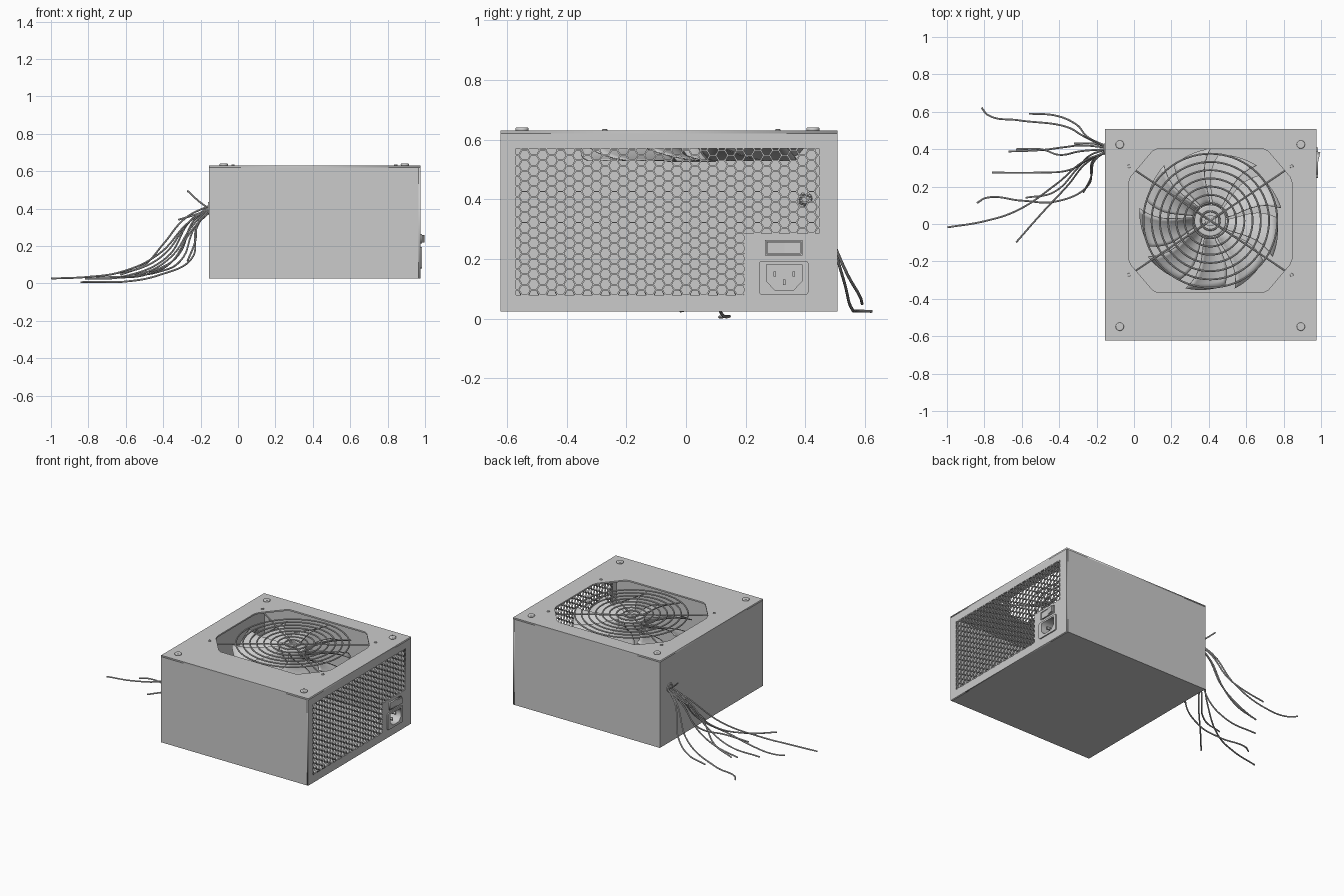
import bpy, bmesh, math
from mathutils import Matrix, Vector

if "Cube" in bpy.data.objects:
    bpy.data.objects.remove(bpy.data.objects["Cube"])

X0, X1, Y0, Y1, Z0, Z1 = -0.155, 0.975, -0.622, 0.508, 0.025, 0.63
FX, FY = 0.408, 0.018          # fan centre
T = 0.01                       # sheet thickness
SIDE = Matrix(((0, 0, 1, 0), (1, 0, 0, 0), (0, 1, 0, 0), (0, 0, 0, 1)))  # (u,v,w) -> (y,z,x)


def from_bm(name, bm, solid=0, offset=-1):
    me = bpy.data.meshes.new(name)
    bm.to_mesh(me)
    bm.free()
    ob = bpy.data.objects.new(name, me)
    bpy.context.collection.objects.link(ob)
    if solid:
        m = ob.modifiers.new("thickness", 'SOLIDIFY')
        m.thickness, m.offset = solid, offset
    return ob


def smooth(ob):
    bpy.ops.object.select_all(action='DESELECT')
    ob.select_set(True)
    bpy.context.view_layer.objects.active = ob
    bpy.ops.object.shade_smooth_by_angle(angle=math.radians(35))


def to_mesh(ob):
    bpy.ops.object.select_all(action='DESELECT')
    ob.select_set(True)
    bpy.context.view_layer.objects.active = ob
    bpy.ops.object.convert(target='MESH')
    return bpy.context.object


def plate(name, loops, lo, hi, frame=Matrix()):
    """Flat sheet from an outline plus hole outlines, between depths lo and hi."""
    cu = bpy.data.curves.new(name, 'CURVE')
    cu.dimensions, cu.fill_mode, cu.extrude = '2D', 'BOTH', (hi - lo) / 2
    for loop in loops:
        s = cu.splines.new('POLY')
        s.points.add(len(loop) - 1)
        for p, (u, v) in zip(s.points, loop):
            p.co = (u, v, 0, 1)
        s.use_cyclic_u = True
    ob = bpy.data.objects.new(name, cu)
    bpy.context.collection.objects.link(ob)
    ob.matrix_world = frame @ Matrix.Translation((0, 0, (lo + hi) / 2))
    return to_mesh(ob)


def rect(u0, u1, v0, v1):
    return [(u0, v0), (u1, v0), (u1, v1), (u0, v1)]


def round_rect(u0, u1, v0, v1, r):
    pts = []
    for i, (u, v) in enumerate(rect(u0 + r, u1 - r, v0 + r, v1 - r)):
        for k in range(5):
            a = math.pi + i * math.pi / 2 + k * math.pi / 8
            pts.append((u + r * math.cos(a), v + r * math.sin(a)))
    return pts


def cyl(name, x, y, z0, z1, r, bevel=0.0):
    bpy.ops.mesh.primitive_cylinder_add(vertices=32, radius=r, depth=z1 - z0, location=(x, y, (z0 + z1) / 2))
    ob = bpy.context.object
    ob.name = name
    if bevel:
        m = ob.modifiers.new("bevel", 'BEVEL')
        m.width, m.segments = bevel, 3
    smooth(ob)


def tube(name, pts, r, kind='BEZIER'):
    cu = bpy.data.curves.new(name, 'CURVE')
    cu.dimensions, cu.bevel_depth, cu.bevel_resolution = '3D', r, 2
    cu.use_fill_caps, cu.resolution_u = True, 10
    s = cu.splines.new(kind)
    if kind == 'BEZIER':
        s.bezier_points.add(len(pts) - 1)
        for b, p in zip(s.bezier_points, pts):
            b.co = p
            b.handle_left_type = b.handle_right_type = 'AUTO'
    else:
        s.points.add(len(pts) - 1)
        for b, p in zip(s.points, pts):
            b.co = (*p, 1)
    ob = bpy.data.objects.new(name, cu)
    bpy.context.collection.objects.link(ob)
    smooth(to_mesh(ob))


# case: floor, front, back and left wall
bm = bmesh.new()
bmesh.ops.create_cube(bm, size=1)
for v in bm.verts:
    v.co = (X1 - T if v.co.x > 0 else X0, Y1 if v.co.y > 0 else Y0, Z1 - T if v.co.z > 0 else Z0)
bmesh.ops.delete(bm, geom=[f for f in bm.faces if f.normal.z > 0.5 or f.normal.x > 0.5], context='FACES_ONLY')
from_bm("case", bm, T)

# top sheet with the eight-sided fan opening
opening = []
for sx, sy in ((1, 1), (-1, 1), (-1, -1), (1, -1)):
    corner = [(0.438, 0.2), (0.425, 0.235), (0.31, 0.37), (0.285, 0.383)]
    if sx * sy < 0:
        corner.reverse()
    opening += [(FX + sx * a, FY + sy * b) for a, b in corner]
plate("top_sheet", [rect(X0, X1, Y0, Y1), opening], Z1 - T, Z1)

# right wall with L-shaped vent and socket hole
GY0, GYM, GY1, GZ0, GZM, GZ1 = -0.57, 0.195, 0.445, 0.08, 0.285, 0.57
vent = [(GY0, GZ0), (GYM, GZ0), (GYM, GZM), (GY1, GZM), (GY1, GZ1), (GY0, GZ1)]
socket = [(0.27, 0.182), (0.27, 0.125), (0.297, 0.097), (0.361, 0.097), (0.388, 0.125), (0.388, 0.182)]
plate("vent_wall", [rect(Y0, Y1, Z0, Z1 - T), vent, socket], X1 - T, X1, SIDE)


def honeycomb(name, y0, y1, z0, z1, R=0.02, r=0.0172):
    bm = bmesh.new()
    dirs = [Vector((0, math.cos(k * math.pi / 3), math.sin(k * math.pi / 3))) for k in range(6)]
    for i in range(36):
        for j in range(16):
            c = Vector((X1, GY0 + i * 1.5 * R, GZ0 + (j + 0.5 * (i % 2)) * math.sqrt(3) * R))
            if not (y0 - R < c.y < y1 + R and z0 - R < c.z < z1 + R):
                continue
            o = [bm.verts.new(c + d * R) for d in dirs]
            n = [bm.verts.new(c + d * r) for d in dirs]
            for k in range(6):
                q = (k + 1) % 6
                bm.faces.new((o[k], o[q], n[q], n[k]))
    bmesh.ops.remove_doubles(bm, verts=bm.verts, dist=1e-4)
    for co, no in (((0, y0, 0), (0, -1, 0)), ((0, y1, 0), (0, 1, 0)), ((0, 0, z0), (0, 0, -1)), ((0, 0, z1), (0, 0, 1))):
        bmesh.ops.bisect_plane(bm, geom=bm.verts[:] + bm.edges[:] + bm.faces[:], plane_co=co, plane_no=no, clear_outer=True)
    from_bm(name, bm, T)


honeycomb("vent_mesh_main", GY0, GYM, GZ0, GZ1)
honeycomb("vent_mesh_upper", GYM, GY1, GZM, GZ1)

# power socket: bezel, recessed cup and three pins
plate("socket_bezel", [round_rect(0.245, 0.41, 0.08, 0.194, 0.01), socket], X1, X1 + 0.008, SIDE)
outer = [(0.329 + (u - 0.329) * 1.08, 0.14 + (v - 0.14) * 1.08) for u, v in socket]
plate("socket_cup", [outer, socket], X1 - 0.08, X1 - T, SIDE)
plate("socket_back", [outer], X1 - 0.085, X1 - 0.08, SIDE)
for i, (y, z) in enumerate(((0.297, 0.15), (0.361, 0.15), (0.329, 0.122))):
    plate(f"socket_pin_{i}", [rect(y - 0.004, y + 0.004, z - 0.009, z + 0.009)], X1 - 0.08, X1 - 0.015, SIDE)

# rocker switch
plate("switch_frame", [rect(0.265, 0.39, 0.212, 0.264), rect(0.27, 0.385, 0.217, 0.259)], X1, X1 + 0.01, SIDE)
rocker_axis = Matrix(((1, 0, 0, 0), (0, 0, 1, 0), (0, 1, 0, 0), (0, 0, 0, 1)))
profile = [(X1 - 0.005, 0.271), (X1 + 0.006, 0.271), (X1 + 0.009, 0.33), (X1 + 0.021, 0.384), (X1 - 0.005, 0.384)]
bm = bmesh.new()
lo = [bm.verts.new((x, y, 0.218)) for x, y in profile]
face = bm.faces.new(lo)
ext = bmesh.ops.extrude_face_region(bm, geom=[face])
bmesh.ops.translate(bm, vec=(0, 0, 0.04), verts=[g for g in ext["geom"] if isinstance(g, bmesh.types.BMVert)])
bmesh.ops.recalc_face_normals(bm, faces=bm.faces)
from_bm("switch_rocker", bm)

# fan: hub, axle and nine twisted blades
cyl("fan_hub", FX, FY, 0.525, 0.6, 0.085, 0.008)
cyl("fan_axle", FX, FY, 0.6, 0.614, 0.03)
bm = bmesh.new()
NR, NT = 8, 8
for b in range(9):
    grid = []
    for i in range(NR + 1):
        f = i / NR
        row = []
        for k in range(NT + 1):
            t = k / NT
            r = 0.08 + (0.305 - 0.03 * t) * f
            a = math.radians(10 + 40 * b + 12 * math.sin(math.pi * f) * 0.6 + 33 * t)
            z = 0.595 - 0.065 * t ** 0.8 - 0.008 * math.sin(math.pi * t)
            row.append(bm.verts.new((FX + r * math.cos(a), FY + r * math.sin(a), z)))
        grid.append(row)
    for i in range(NR):
        for k in range(NT):
            bm.faces.new((grid[i][k], grid[i + 1][k], grid[i + 1][k + 1], grid[i][k + 1]))
smooth(from_bm("fan_blades", bm, 0.004, 0))

# wire guard: rings and two crossing wires
for i in range(8):
    bpy.ops.mesh.primitive_torus_add(major_radius=0.05 + 0.044 * i, minor_radius=0.005, major_segments=72,
                                     minor_segments=8, location=(FX, FY, 0.62))
    bpy.context.object.name = f"guard_ring_{i}"
    smooth(bpy.context.object)
for s in (1, -1):
    tube(f"guard_wire_{s}", [(FX - 0.433, FY - 0.29 * s, 0.613), (FX + 0.433, FY + 0.29 * s, 0.613)], 0.005, 'POLY')

# corner feet and guard screws
for sx in (-1, 1):
    for sy in (-1, 1):
        cyl(f"foot_{sx}_{sy}", FX + 0.484 * sx, -0.062 + 0.487 * sy, Z1 - 0.002, 0.641, 0.022, 0.005)
        cyl(f"guard_screw_{sx}_{sy}", FX + 0.435 * sx, FY + 0.29 * sy, 0.608, 0.635, 0.009, 0.002)

# cable grommet and loose cables
bpy.ops.mesh.primitive_torus_add(major_radius=0.025, minor_radius=0.006, major_segments=32, minor_segments=8,
                                 location=(X0, 0.4, 0.405), rotation=(0, math.pi / 2, 0))
bpy.context.object.name = "cable_grommet"
smooth(bpy.context.object)
cables = [
    [(-0.25, 0.46, 0.34), (-0.38, 0.525, 0.14), (-0.62, 0.555, 0.035), (-0.78, 0.582, 0.026), (-0.815, 0.622, 0.025)],
    [(-0.24, 0.46, 0.33), (-0.32, 0.54, 0.15), (-0.42, 0.58, 0.08), (-0.56, 0.59, 0.05)],
    [(-0.27, 0.42, 0.32), (-0.38, 0.41, 0.17), (-0.5, 0.395, 0.09), (-0.67, 0.388, 0.05)],
    [(-0.28, 0.39, 0.35), (-0.4, 0.37, 0.21), (-0.5, 0.4, 0.1), (-0.63, 0.4, 0.045)],
    [(-0.25, 0.34, 0.3), (-0.36, 0.285, 0.14), (-0.52, 0.275, 0.05), (-0.76, 0.275, 0.035)],
    [(-0.22, 0.34, 0.3), (-0.25, 0.2, 0.13), (-0.42, 0.12, 0.045), (-0.6, 0.125, 0.01), (-0.79, 0.14, 0.008), (-0.84, 0.112, 0.006)],
    [(-0.26, 0.34, 0.33), (-0.42, 0.21, 0.16), (-0.63, 0.07, 0.06), (-0.8, 0.015, 0.035), (-0.998, -0.018, 0.026)],
    [(-0.25, 0.33, 0.28), (-0.36, 0.2, 0.11), (-0.5, 0.05, 0.045), (-0.63, -0.098, 0.03)],
    [(-0.21, 0.34, 0.33), (-0.23, 0.25, 0.22), (-0.27, 0.17, 0.12)],
    [(-0.23, 0.37, 0.3), (-0.3, 0.3, 0.13), (-0.43, 0.17, 0.06), (-0.58, 0.14, 0.04)],
    [(-0.21, 0.44, 0.44), (-0.27, 0.47, 0.495)],
    [(-0.22, 0.43, 0.37), (-0.32, 0.43, 0.34)],
]
for i, pts in enumerate(cables):
    a = i * math.pi / 6
    start = (X0 + 0.012, 0.4 + 0.016 * math.cos(a), 0.405 + 0.016 * math.sin(a))
    tube(f"cable_{i}", [start] + pts, 0.005)
